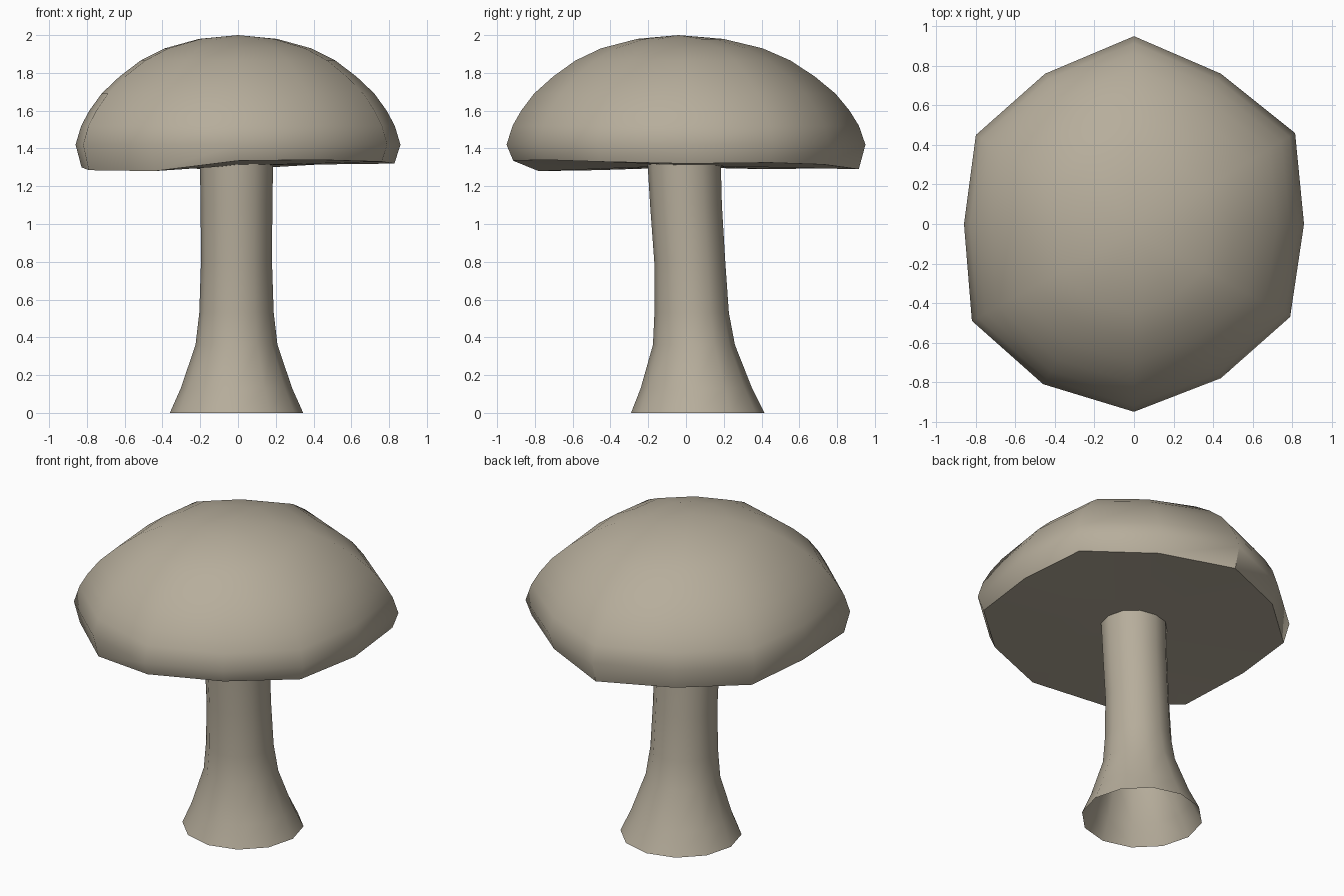
import bpy
import bmesh
from math import sin, cos, pi, radians

cube = bpy.data.objects.get("Cube")
if cube:
    bpy.data.objects.remove(cube)

SIDES = 12


def make_material(name, colour):
    mat = bpy.data.materials.new(name)
    mat.use_nodes = True
    mat.diffuse_color = colour
    mat.node_tree.nodes["Principled BSDF"].inputs["Base Color"].default_value = colour
    return mat


def loft(name, rings, mat, bottom=None, top=None):
    """Skin a stack of rings, with optional centre points closing the ends."""
    bm = bmesh.new()
    loops = [[bm.verts.new(p) for p in ring] for ring in rings]
    pairs = [(i, (i + 1) % SIDES) for i in range(SIDES)]
    for low, high in zip(loops, loops[1:]):
        for i, j in pairs:
            bm.faces.new((low[i], low[j], high[j], high[i]))
    if bottom:
        tip = bm.verts.new(bottom)
        for i, j in pairs:
            bm.faces.new((loops[0][j], loops[0][i], tip))
    if top:
        tip = bm.verts.new(top)
        for i, j in pairs:
            bm.faces.new((loops[-1][i], loops[-1][j], tip))
    mesh = bpy.data.meshes.new(name)
    bm.to_mesh(mesh)
    bm.free()
    obj = bpy.data.objects.new(name, mesh)
    bpy.context.collection.objects.link(obj)
    mesh.materials.append(mat)
    bpy.ops.object.select_all(action="DESELECT")
    obj.select_set(True)
    bpy.context.view_layer.objects.active = obj
    bpy.ops.object.shade_smooth_by_angle(angle=radians(45))
    return obj


clay = make_material("warm grey clay", (0.47, 0.42, 0.33, 1))

# Cap: an uneven outline, a wavy lower rim and a dome narrowing to the apex
outline = [(0.86, 0), (0.815, 0.46), (0.44, 0.76), (0, 0.95), (-0.45, 0.76), (-0.80, 0.45),
           (-0.86, 0), (-0.82, -0.49), (-0.46, -0.81), (0, -0.95), (0.44, -0.78), (0.79, -0.47)]
rim_z = [1.32, 1.325, 1.315, 1.29, 1.295, 1.29, 1.30, 1.285, 1.28, 1.335, 1.34, 1.33]
dome = [(1, 1.42), (0.965, 1.52), (0.915, 1.6), (0.84, 1.69), (0.73, 1.78),
        (0.6, 1.865), (0.45, 1.93), (0.24, 1.98)]
apex_shift = -0.04

cap_rings = [[(x * 0.963, y * 0.963, z) for (x, y), z in zip(outline, rim_z)]]
for scale, z in dome:
    shift = apex_shift * (1 - scale)
    cap_rings.append([(x * scale, y * scale + shift, z) for x, y in outline])
loft("mushroom_cap", cap_rings, clay, bottom=(0, 0, 1.31), top=(0, apex_shift, 2))

# Stem: open flared foot, leaning slightly towards the front as it rises
stem_profile = [(0.353, 0.062, 0), (0.295, 0.055, 0.13), (0.217, 0.042, 0.36),
                (0.197, 0.03, 0.53), (0.188, 0.02, 0.8), (0.19, 0, 1.1), (0.194, -0.01, 1.33)]
stem_rings = [[(r * cos(2 * pi * i / SIDES) - 0.008, r * sin(2 * pi * i / SIDES) + y, z)
               for i in range(SIDES)] for r, y, z in stem_profile]
loft("mushroom_stem", stem_rings, clay)
